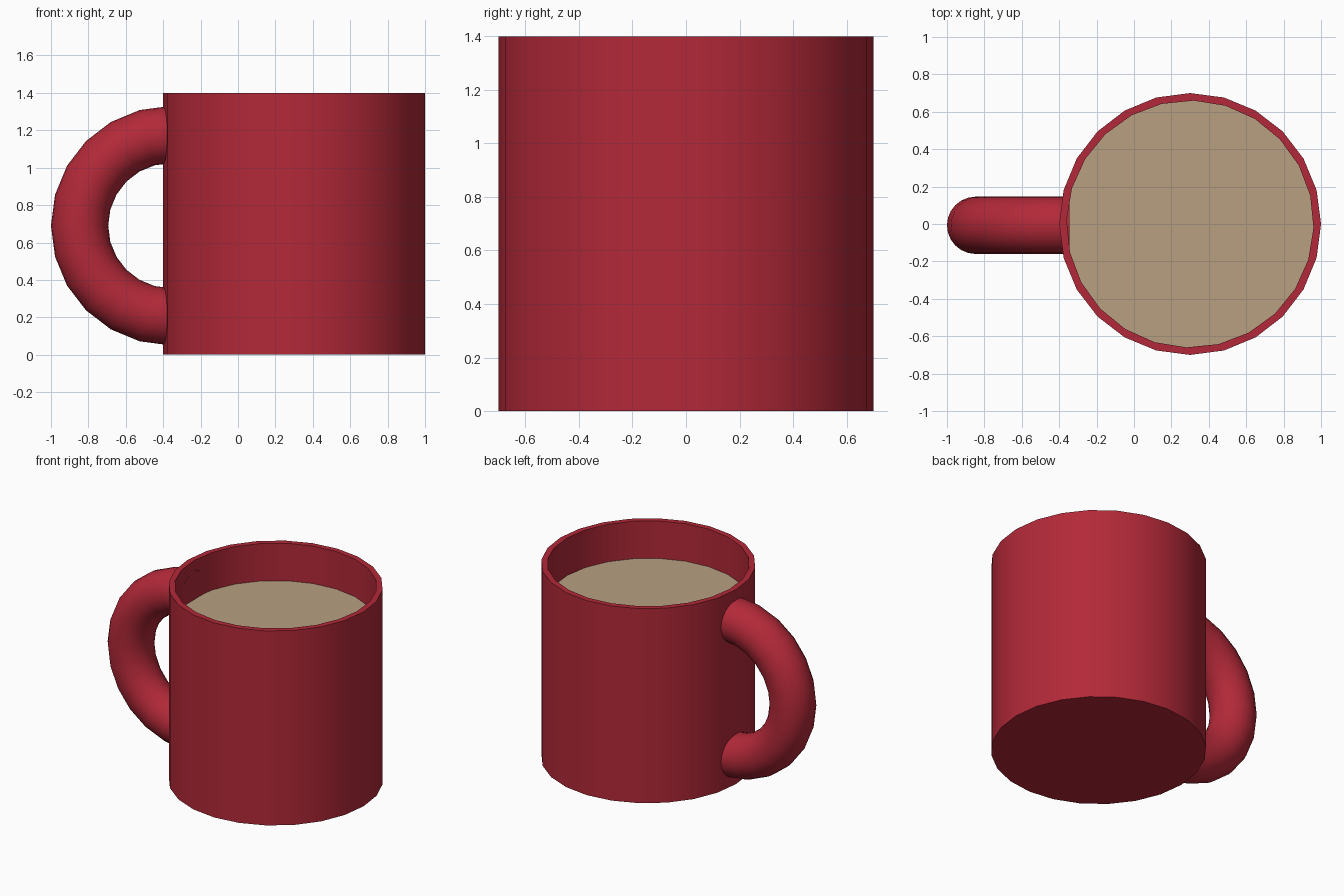
import bpy, bmesh
from math import sin, cos, pi, radians

if "Cube" in bpy.data.objects:
    bpy.data.objects.remove(bpy.data.objects["Cube"])

SIDES = 24
CUP_X = 0.3


def material(name, color):
    m = bpy.data.materials.new(name)
    m.diffuse_color = (*color, 1)
    m.use_nodes = True
    m.node_tree.nodes["Principled BSDF"].inputs["Base Color"].default_value = m.diffuse_color
    return m


def finish(bm, name, mat, smooth=True):
    bmesh.ops.recalc_face_normals(bm, faces=bm.faces)
    mesh = bpy.data.meshes.new(name)
    bm.to_mesh(mesh)
    bm.free()
    mesh.materials.append(mat)
    ob = bpy.data.objects.new(name, mesh)
    bpy.context.collection.objects.link(ob)
    if smooth:
        bpy.ops.object.select_all(action='DESELECT')
        ob.select_set(True)
        bpy.context.view_layer.objects.active = ob
        bpy.ops.object.shade_smooth_by_angle(angle=radians(40))
    return ob


def loft(bm, rings):
    # Bridge successive rings of points and cap both ends
    loops = [[bm.verts.new(p) for p in ring] for ring in rings]
    for a, b in zip(loops, loops[1:]):
        for i in range(len(a)):
            j = (i + 1) % len(a)
            bm.faces.new((a[i], a[j], b[j], b[i]))
    bm.faces.new(loops[0])
    bm.faces.new(loops[-1])


def circle(r, z, turn=0.0):
    return [(CUP_X + r * cos(2 * pi * i / SIDES + turn),
             r * sin(2 * pi * i / SIDES + turn), z) for i in range(SIDES)]


red = material("red_glaze", (0.45, 0.022, 0.04))
tan = material("milky_drink", (0.48, 0.35, 0.22))

# Cup: outer wall, rim, slightly turned inner wall and floor
TURN = radians(-1.7)
bm = bmesh.new()
loft(bm, [circle(0.7, 0), circle(0.7, 1.4),
          circle(0.66, 1.4, TURN), circle(0.66, 0.06, TURN)])
finish(bm, "cup", red)

# Drink surface
bm = bmesh.new()
bm.faces.new([bm.verts.new(p) for p in circle(0.66, 1.13, TURN)])
finish(bm, "drink", tan, smooth=False)

# Handle: half ring whose ends run just through the cup wall
HX, HY, HZ, MAJOR, MINOR = -0.36, -0.007, 0.69, 0.487, 0.153


def tube_ring(a, dx=0.0):
    ring = []
    for i in range(SIDES):
        t = 2 * pi * i / SIDES
        r = MAJOR + MINOR * cos(t)
        ring.append((HX + dx - r * sin(a), HY + MINOR * sin(t), HZ + r * cos(a)))
    return ring


arc = [tube_ring(pi * k / 12) for k in range(13)]
bm = bmesh.new()
loft(bm, [tube_ring(0, 0.015)] + arc + [tube_ring(pi, 0.015)])
finish(bm, "handle", red)
